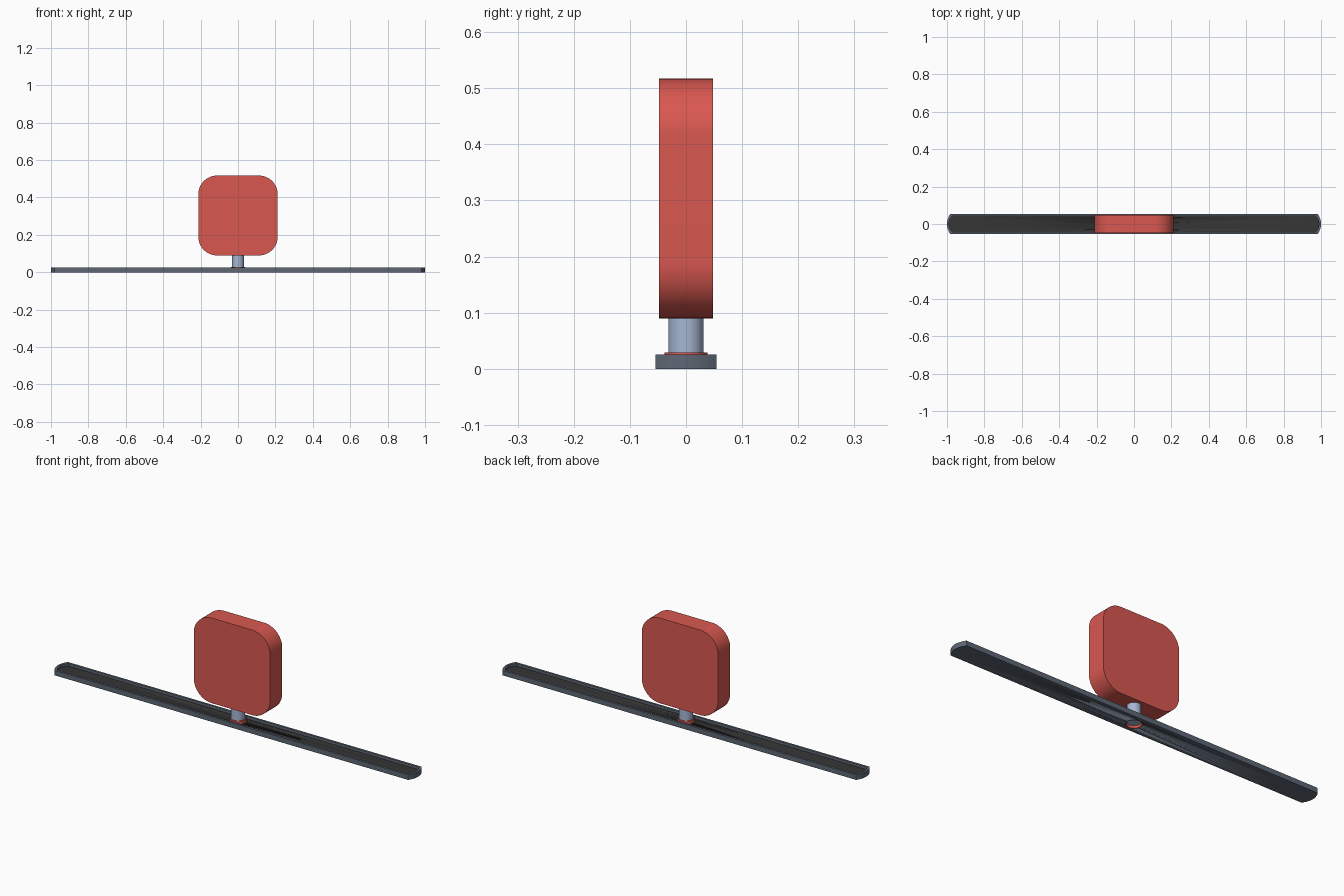
import bpy, bmesh, math

if "Cube" in bpy.data.objects:
    bpy.data.objects.remove(bpy.data.objects["Cube"])


def srgb(name, r, g, b):
    m = bpy.data.materials.new(name)
    m.diffuse_color = tuple(((c + 0.055) / 1.055) ** 2.4 for c in (r, g, b)) + (1,)
    m.use_nodes = True
    m.node_tree.nodes["Principled BSDF"].inputs["Base Color"].default_value = m.diffuse_color
    return m


red = srgb("red", 0.85, 0.345, 0.315)
slate = srgb("slate grey", 0.37, 0.405, 0.455)
dark = srgb("dark grey", 0.21, 0.21, 0.21)
steel = srgb("pale steel", 0.65, 0.72, 0.83)


def finish(name, bm, mats, smooth=True):
    bmesh.ops.recalc_face_normals(bm, faces=bm.faces)
    me = bpy.data.meshes.new(name)
    bm.to_mesh(me)
    bm.free()
    ob = bpy.data.objects.new(name, me)
    bpy.context.collection.objects.link(ob)
    for m in mats:
        me.materials.append(m)
    if smooth:
        bpy.ops.object.select_all(action='DESELECT')
        ob.select_set(True)
        bpy.context.view_layer.objects.active = ob
        bpy.ops.object.shade_smooth_by_angle(angle=math.radians(35))
    return ob


def loft(bm, loops, caps=True, closed=False):
    """Join rings of points with quads; returns the last cap."""
    rings = [[bm.verts.new(p) for p in lp] for lp in loops]
    n = len(rings[0])
    pairs = list(zip(rings, rings[1:]))
    if closed:
        pairs.append((rings[-1], rings[0]))
    for a, b in pairs:
        for i in range(n):
            j = (i + 1) % n
            bm.faces.new((a[i], a[j], b[j], b[i]))
    if caps:
        bm.faces.new(rings[0])
        return bm.faces.new(rings[-1])


def circle(r, z, n=48):
    return [(r * math.cos(2 * math.pi * i / n), r * math.sin(2 * math.pi * i / n), z)
            for i in range(n)]


def bar_outline(inset, z, n=12):
    """Long strip with gently bowed ends."""
    w = 0.054 - inset
    pts = []
    for s in (1, -1):
        for i in range(n + 1):
            t = -1 + 2 * i / n
            pts.append((s * (1 - inset - 0.018 * t * t), s * w * t, z))
    return pts


# base tray: outer wall, rim, recessed dark floor
bm = bmesh.new()
floor = loft(bm, [bar_outline(0, 0), bar_outline(0, 0.025),
                  bar_outline(0.011, 0.025), bar_outline(0.011, 0.012)])
floor.material_index = 1
base = finish("base_tray", bm, [slate, dark])

# hole through the tray
bm = bmesh.new()
loft(bm, [circle(0.037, -0.02), circle(0.037, 0.05)])
cutter = finish("hole_cutter", bm, [slate])
cutter.hide_render = True
cutter.hide_viewport = True
cutter.display_type = 'WIRE'
mod = base.modifiers.new("hole", 'BOOLEAN')
mod.operation = 'DIFFERENCE'
mod.solver = 'EXACT'
mod.object = cutter

# red sleeve lining the hole
bm = bmesh.new()
loft(bm, [circle(0.038, 0.0), circle(0.038, 0.029), circle(0.034, 0.029),
          circle(0.034, 0.0)], caps=False, closed=True)
finish("hole_sleeve", bm, [red])

# post
bm = bmesh.new()
loft(bm, [circle(0.031, 0.01), circle(0.031, 0.092)])
finish("post", bm, [steel])

# rounded square panel
bm = bmesh.new()
hx, hz, cz, r, hy = 0.212, 0.2135, 0.3035, 0.1, 0.048
prof = []
for k, (sx, sz) in enumerate(((1, 1), (-1, 1), (-1, -1), (1, -1))):
    for i in range(17):
        a = math.pi / 2 * (k + i / 16)
        prof.append((sx * (hx - r) + r * math.cos(a),
                     cz + sz * (hz - r) + r * math.sin(a)))
loft(bm, [[(x, y, z) for x, z in prof] for y in (-hy, hy)])
finish("panel", bm, [red])
